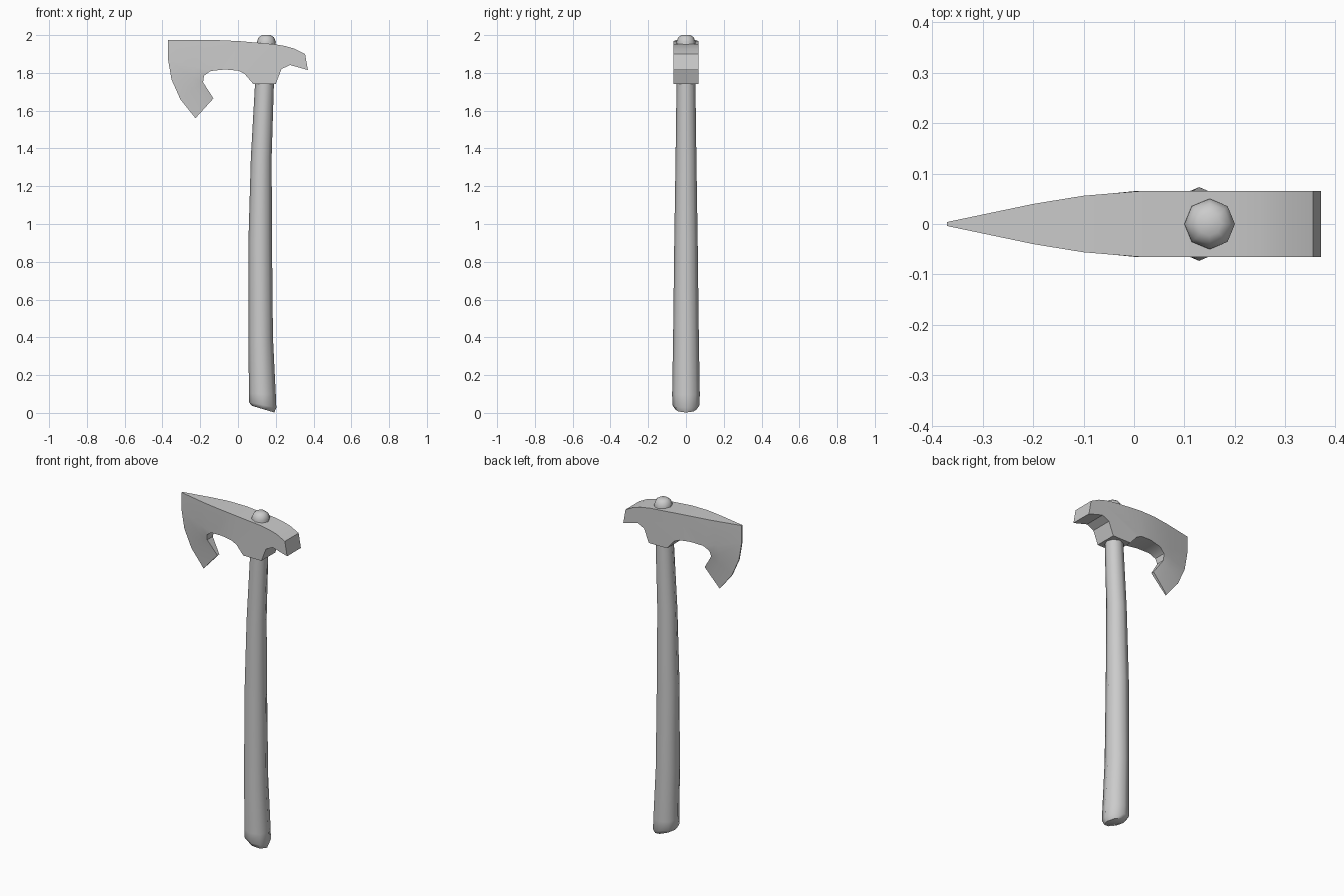
import bpy, bmesh, math
from math import cos, sin, pi

if "Cube" in bpy.data.objects:
    bpy.data.objects.remove(bpy.data.objects["Cube"])


def finish(name, bm, angle):
    bmesh.ops.recalc_face_normals(bm, faces=bm.faces[:])
    me = bpy.data.meshes.new(name)
    bm.to_mesh(me)
    bm.free()
    ob = bpy.data.objects.new(name, me)
    bpy.context.collection.objects.link(ob)
    bpy.ops.object.select_all(action='DESELECT')
    ob.select_set(True)
    bpy.context.view_layer.objects.active = ob
    bpy.ops.object.shade_smooth_by_angle(angle=math.radians(angle))
    return ob


# Handle: curved eight-sided shaft with a slanted foot and rounded top
# rings: z, left x, right x, half depth, slant
rings = [(0.02, 0.073, 0.192, 0.058, 0.30), (0.042, 0.058, 0.203, 0.072, 0.20),
         (0.10, 0.058, 0.200, 0.073, 0.05), (0.40, 0.055, 0.185, 0.068, 0),
         (0.90, 0.055, 0.180, 0.062, 0), (1.35, 0.068, 0.178, 0.055, 0),
         (1.74, 0.090, 0.190, 0.050, 0), (1.965, 0.100, 0.200, 0.050, 0),
         (1.988, 0.109, 0.191, 0.041, 0), (2.0, 0.127, 0.173, 0.023, 0)]
bm = bmesh.new()
loops = []
for z, xl, xr, hy, slant in rings:
    cx, hx = (xl + xr) / 2, (xr - xl) / 2
    loops.append([bm.verts.new((cx + hx * cos(i * pi / 4), hy * sin(i * pi / 4),
                                z - slant * hx * cos(i * pi / 4))) for i in range(8)])
for a, b in zip(loops, loops[1:]):
    for i in range(8):
        j = (i + 1) % 8
        bm.faces.new((a[i], a[j], b[j], b[i]))
bm.faces.new(loops[0][::-1])
bm.faces.new(loops[-1])
finish("handle", bm, 50)

# Axe head: points are x, z, half thickness; blade columns run top to bottom
edge = [(-0.37, 1.975, .004), (-0.37, 1.87, .004), (-0.352, 1.765, .004),
        (-0.305, 1.66, .004), (-0.225, 1.56, .004)]
inner = [(-0.10, 1.973, .056), (-0.145, 1.81, .046), (-0.18, 1.785, .036),
         (-0.185, 1.75, .026), (-0.13, 1.665, .009)]
middle = [(e[0] * .37 + n[0] * .63, e[1] * .37 + n[1] * .63,
           (e[2] * .37 + n[2] * .63) * 1.08) for e, n in zip(edge, inner)]
neck = [(0.01, 1.968, .065), (0.0, 1.812, .065), (-0.07, 1.818, .058)]
poll = [(0.19, 1.952), (0.25, 1.942), (0.30, 1.928), (0.355, 1.90), (0.37, 1.815),
        (0.275, 1.842), (0.23, 1.82), (0.20, 1.742), (0.08, 1.742), (0.035, 1.795)]
poll = [(x, z, .065) for x, z in poll]

bm = bmesh.new()
sides = []
for s in (-1, 1):
    col = lambda pts: [bm.verts.new((x, s * t, z)) for x, z, t in pts]
    e, m, n, k, p = map(col, (edge, middle, inner, neck, poll))
    for a, b in ((e, m), (m, n)):
        for i in range(4):
            bm.faces.new((a[i], a[i + 1], b[i + 1], b[i]))
    bm.faces.new((n[0], n[1], k[2], k[1], k[0]))
    bm.faces.new([k[0]] + p + [k[1]])
    # outline around the whole side, used for the rim
    sides.append(e[::-1] + [m[0], n[0], k[0]] + p + [k[1], k[2]] + n[1:] + [m[4]])
front, back = sides
for i in range(len(front)):
    j = (i + 1) % len(front)
    bm.faces.new((front[i], front[j], back[j], back[i]))
finish("axe_head", bm, 30)
